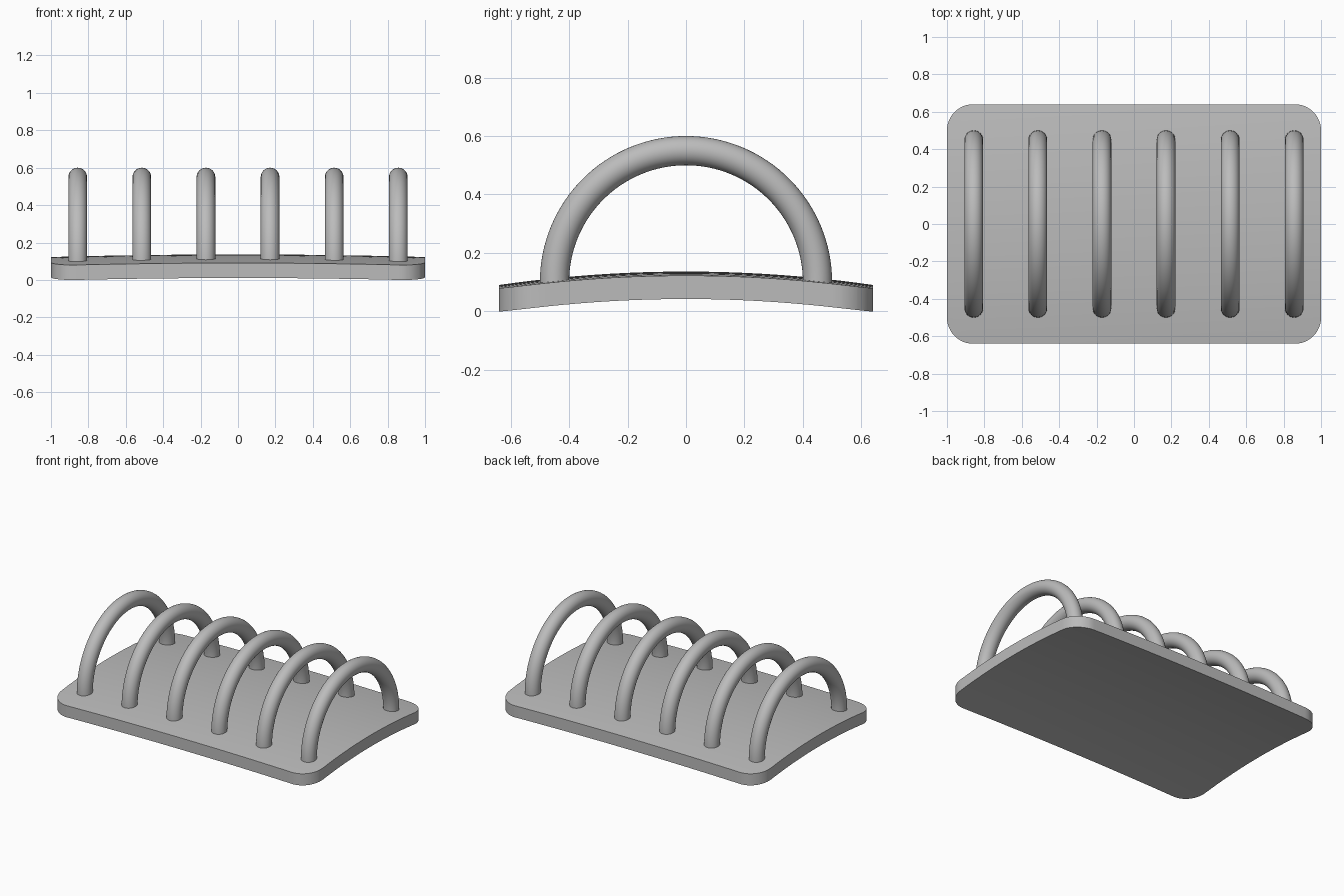
import bpy, bmesh, math
from mathutils import Vector

if "Cube" in bpy.data.objects:
    bpy.data.objects.remove(bpy.data.objects["Cube"], do_unlink=True)

HALF_X, HALF_Y, CORNER, THICK = 1.0, 0.64, 0.14, 0.08
ARCH_R, TUBE_R, ARCH_Z = 0.45, 0.05, 0.10
ARCH_X = 0.857

grey = bpy.data.materials.new("plain grey")
grey.use_nodes = True
grey.diffuse_color = (0.5, 0.5, 0.5, 1)
grey.node_tree.nodes["Principled BSDF"].inputs["Base Color"].default_value = grey.diffuse_color


def finish(name, bm):
    mesh = bpy.data.meshes.new(name)
    bm.normal_update()
    bm.to_mesh(mesh)
    bm.free()
    mesh.materials.append(grey)
    obj = bpy.data.objects.new(name, mesh)
    bpy.context.collection.objects.link(obj)
    bpy.ops.object.select_all(action='DESELECT')
    obj.select_set(True)
    bpy.context.view_layer.objects.active = obj
    bpy.ops.object.shade_smooth_by_angle(angle=math.radians(40))
    return obj


def dome(x, y):
    """Height of the underside of the gently domed plate."""
    return 0.0564 - 0.014 * x * x - 0.046 * (y / HALF_Y) ** 2


def make_plate():
    bm = bmesh.new()
    # rounded rectangle outline
    outline = []
    for k, (sx, sy) in enumerate([(1, 1), (-1, 1), (-1, -1), (1, -1)]):
        for i in range(13):
            a = math.pi / 2 * (k + i / 12)
            outline.append(bm.verts.new((sx * (HALF_X - CORNER) + CORNER * math.cos(a),
                                         sy * (HALF_Y - CORNER) + CORNER * math.sin(a), 0)))
    bm.faces.new(outline)
    # cut into a grid so the sheet can bend
    for axis, half, count in ((0, HALF_X, 20), (1, HALF_Y, 24)):
        normal = Vector((1 - axis, axis, 0))
        for i in range(1, count):
            bmesh.ops.bisect_plane(bm, geom=bm.verts[:] + bm.edges[:] + bm.faces[:],
                                   plane_co=normal * half * (2 * i / count - 1), plane_no=normal)
    # thicken, then bend both skins into the dome
    extruded = bmesh.ops.extrude_face_region(bm, geom=bm.faces[:], use_keep_orig=True)
    for v in extruded["geom"]:
        if isinstance(v, bmesh.types.BMVert):
            v.co.z += THICK
    for v in bm.verts:
        v.co.z += dome(v.co.x, v.co.y)
    bmesh.ops.recalc_face_normals(bm, faces=bm.faces[:])
    finish("domed_base_plate", bm)


def make_arch(name, x, segments=64, sides=32):
    bm = bmesh.new()
    # half circle path with short straight feet sunk in the plate
    path = [(ARCH_R * math.cos(t), ARCH_Z + ARCH_R * math.sin(t), t)
            for t in (math.pi * i / segments for i in range(segments + 1))]
    foot = ARCH_Z - 0.03
    path = [(ARCH_R, foot, 0)] + path + [(-ARCH_R, foot, math.pi)]
    rings = []
    for y, z, t in path:
        ring = []
        for j in range(sides):
            a = math.tau * j / sides
            out = TUBE_R * math.cos(a)
            ring.append(bm.verts.new((x + TUBE_R * math.sin(a),
                                      y + out * math.cos(t), z + out * math.sin(t))))
        rings.append(ring)
    for r0, r1 in zip(rings, rings[1:]):
        for j in range(sides):
            k = (j + 1) % sides
            bm.faces.new((r0[j], r0[k], r1[k], r1[j]))
    bm.faces.new(rings[0])
    bm.faces.new(rings[-1])
    bmesh.ops.recalc_face_normals(bm, faces=bm.faces[:])
    finish(name, bm)


make_plate()
for n in range(6):
    make_arch(f"arch_{n + 1}", ARCH_X * (2 * n / 5 - 1))
